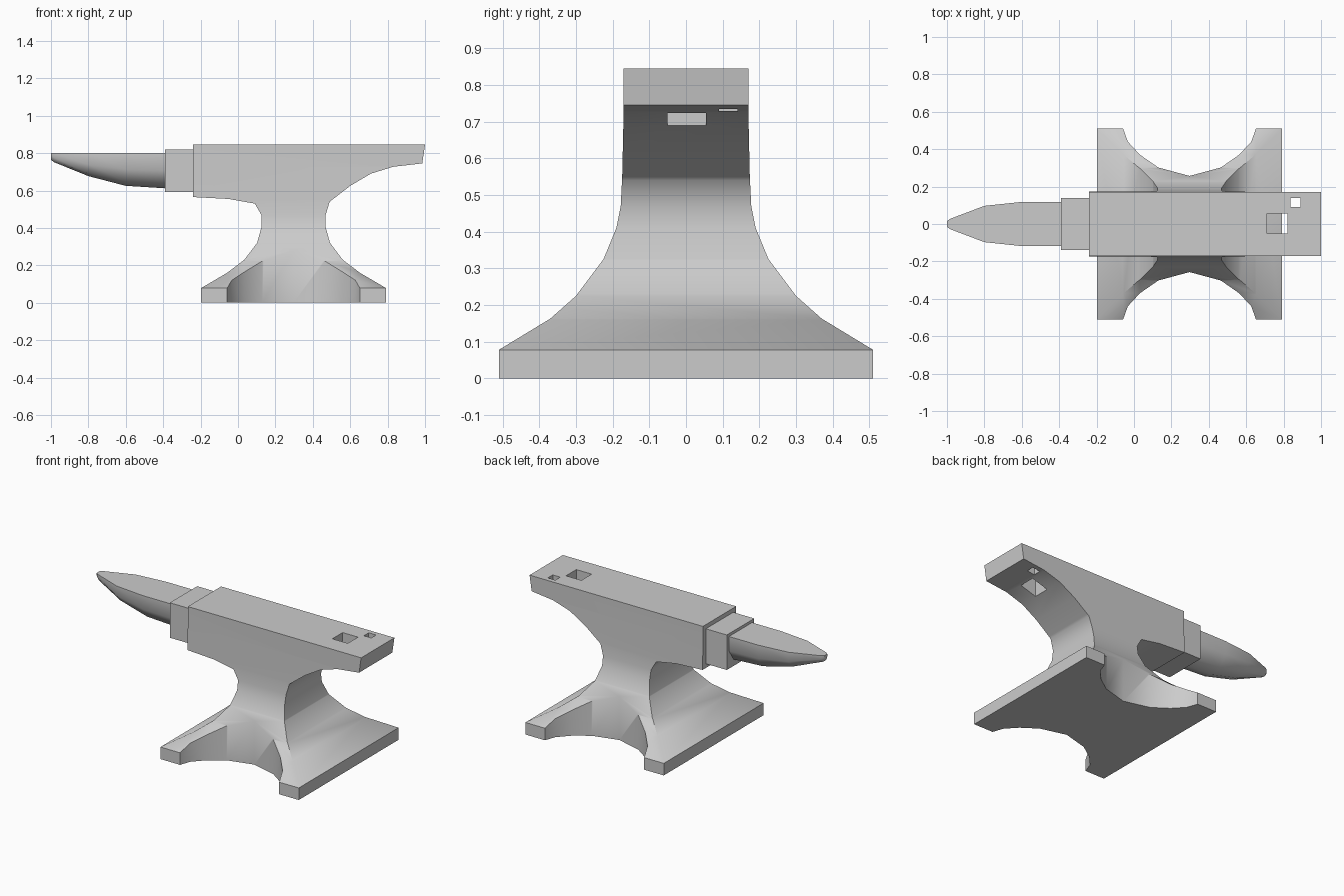
import bpy, bmesh
from math import radians
from mathutils import Vector

if "Cube" in bpy.data.objects:
    bpy.data.objects.remove(bpy.data.objects["Cube"])


def mesh_object(name, bm):
    bmesh.ops.recalc_face_normals(bm, faces=bm.faces)
    me = bpy.data.meshes.new(name)
    bm.to_mesh(me)
    bm.free()
    ob = bpy.data.objects.new(name, me)
    bpy.context.collection.objects.link(ob)
    return ob


def prism(name, outline, axis, lo, hi):
    """Extrude a 2D outline along the given axis (0=x, 1=y, 2=z)."""
    bm = bmesh.new()
    verts = []
    for u, v in outline:
        p = [u, v]
        p.insert(axis, lo)
        verts.append(bm.verts.new(p))
    face = bm.faces.new(verts)
    ext = bmesh.ops.extrude_face_region(bm, geom=[face])
    move = Vector((0, 0, 0))
    move[axis] = hi - lo
    bmesh.ops.translate(bm, vec=move,
                        verts=[g for g in ext["geom"] if isinstance(g, bmesh.types.BMVert)])
    return mesh_object(name, bm)


def rect(x0, x1, y0, y1):
    return [(x0, y0), (x1, y0), (x1, y1), (x0, y1)]


def boolean(ob, cutter, operation):
    cutter.hide_render = True
    mod = ob.modifiers.new("cut", "BOOLEAN")
    mod.operation = operation
    mod.solver = "EXACT"
    mod.object = cutter
    bpy.context.view_layer.objects.active = ob
    bpy.ops.object.modifier_apply(modifier=mod.name)
    bpy.data.objects.remove(cutter)


def smooth(ob, angle):
    bpy.ops.object.select_all(action="DESELECT")
    ob.select_set(True)
    bpy.context.view_layer.objects.active = ob
    bpy.ops.object.shade_smooth_by_angle(angle=radians(angle))


# Body: front outline of base, waist, face and heel
CX = 0.297
waist = [(0.172, 0.47), (0.17, 0.41), (0.195, 0.32), (0.263, 0.23),
         (0.355, 0.16), (0.495, 0.078), (0.495, 0)]
front = [(-0.24, 0.845), (-0.24, 0.565), (-0.05, 0.555), (0.09, 0.53)]
front += [(CX - w, z) for w, z in waist]
front += [(CX + w, z) for w, z in reversed(waist)]
front += [(0.49, 0.54), (0.60, 0.625), (0.71, 0.69), (0.83, 0.727),
          (0.985, 0.745), (1.0, 0.845)]
body = prism("anvil_body", front, 1, -0.7, 0.7)

# Side flare of the body
half = [(0.51, -0.1), (0.51, 0.078), (0.37, 0.163), (0.30, 0.225), (0.225, 0.325),
        (0.19, 0.41), (0.178, 0.47), (0.174, 0.55), (0.17, 0.73), (0.17, 1.0)]
side = half + [(-y, z) for y, z in reversed(half)]
boolean(body, prism("flare_helper", side, 0, -2, 2), "INTERSECT")

# Scooped bites between the feet, front and back
scoop = [(0.36, 0.6), (0.355, 0.51), (0.33, 0.44), (0.265, 0.37), (0.167, 0.302)]
arc = [(CX - w, y) for w, y in scoop] + [(CX, 0.257)] + [(CX + w, y) for w, y in reversed(scoop)]
for s in (1, -1):
    boolean(body, prism("scoop_helper", [(x, s * y) for x, y in arc], 2, -0.1, 0.4), "DIFFERENCE")

# Square tool holes through the heel
for hole in (rect(0.71, 0.82, -0.05, 0.055), rect(0.837, 0.89, 0.09, 0.14)):
    boolean(body, prism("hole_helper", hole, 2, 0.55, 1.0), "DIFFERENCE")
smooth(body, 50)

# Step block between face and horn
block = prism("step_block", rect(-0.39, -0.24, -0.14, 0.14), 2, 0.592, 0.818)
smooth(block, 40)

# Horn: U-shaped sections tapering to the tip (x, half width, bottom z)
stations = [(-0.39, 0.118, 0.612), (-0.60, 0.118, 0.625), (-0.80, 0.097, 0.677),
            (-0.985, 0.027, 0.752), (-1.0, 0.015, 0.765)]
section = [(1, 1), (1, 0.5), (0.6, 0.12), (0, 0), (-0.6, 0.12), (-1, 0.5), (-1, 1)]
TOP = 0.8
bm = bmesh.new()
rings = [[bm.verts.new((x, w * a, zb + (TOP - zb) * b)) for a, b in section]
         for x, w, zb in stations]
n = len(section)
for r0, r1 in zip(rings, rings[1:]):
    for i in range(n):
        bm.faces.new((r0[i], r0[(i + 1) % n], r1[(i + 1) % n], r1[i]))
bm.faces.new(rings[0])
bm.faces.new(rings[-1])
horn = mesh_object("horn", bm)
smooth(horn, 50)
